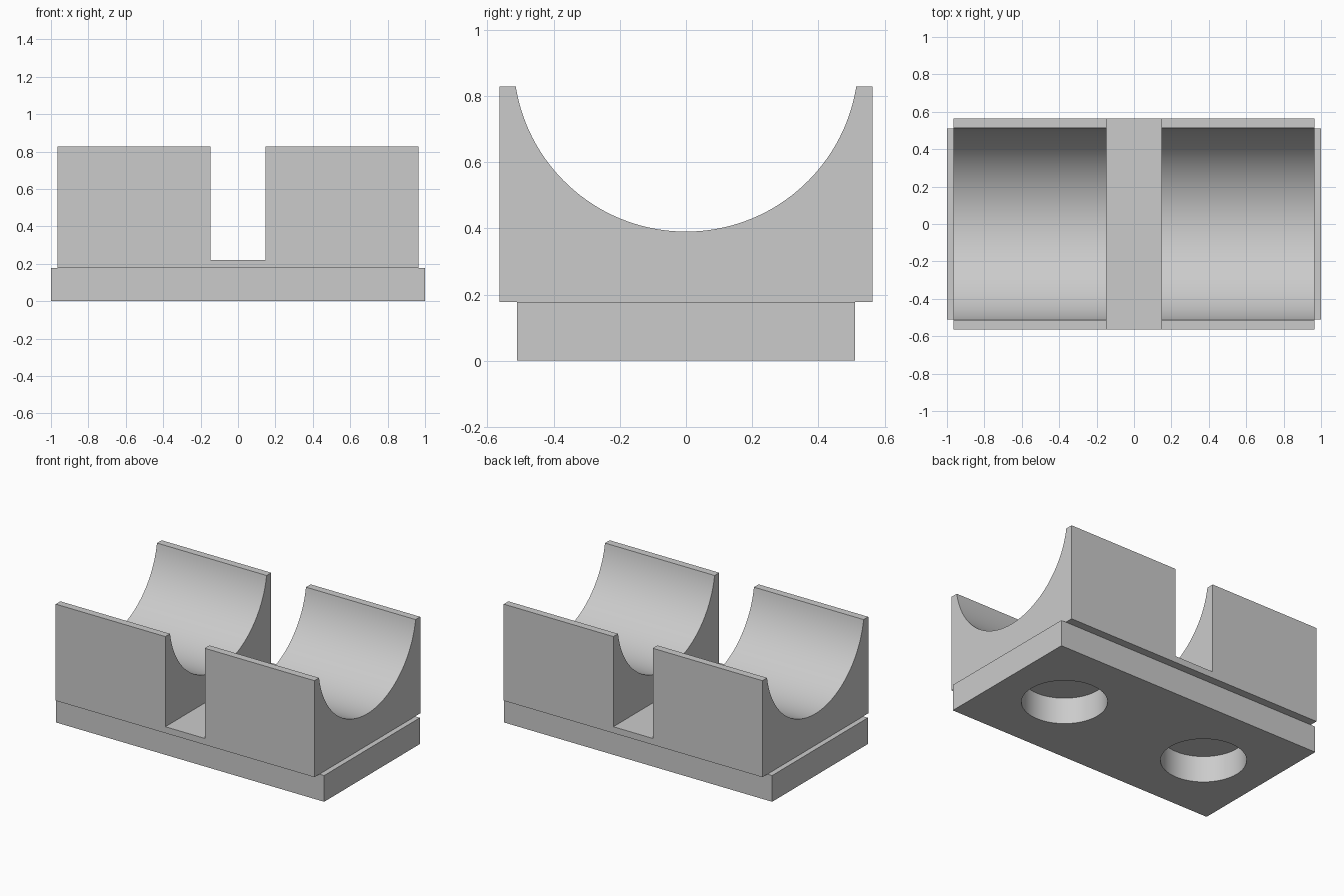
import bpy
import bmesh
from math import asin, sin, cos, pi, radians

cube = bpy.data.objects.get("Cube")
if cube:
    bpy.data.objects.remove(cube, do_unlink=True)

grey = bpy.data.materials.new("plain grey")
grey.use_nodes = True
grey.diffuse_color = (0.6, 0.6, 0.6, 1)
grey.node_tree.nodes["Principled BSDF"].inputs["Base Color"].default_value = (0.6, 0.6, 0.6, 1)

BASE_TOP = 0.177
BODY_TOP = 0.828
HALF_LENGTH, HALF_WIDTH = 0.965, 0.564


def box(name, size, z_low):
    bpy.ops.mesh.primitive_cube_add(size=1, location=(0, 0, z_low + size[2] / 2))
    ob = bpy.context.object
    ob.name = name
    ob.scale = size
    bpy.ops.object.transform_apply(location=True, rotation=False, scale=True)
    ob.data.materials.append(grey)
    return ob


def cut(target, cutter):
    mod = target.modifiers.new("cut", "BOOLEAN")
    mod.operation = "DIFFERENCE"
    mod.solver = "EXACT"
    mod.object = cutter
    bpy.context.view_layer.objects.active = target
    bpy.ops.object.modifier_apply(modifier=mod.name)
    bpy.data.objects.remove(cutter, do_unlink=True)


def smooth(ob):
    bpy.ops.object.select_all(action="DESELECT")
    ob.select_set(True)
    bpy.context.view_layer.objects.active = ob
    bpy.ops.object.shade_smooth_by_angle(angle=radians(30))


# Base plate with two round sockets underneath
base = box("base_plate", (2, 1.02, BASE_TOP), 0)
for side in (-1, 1):
    bpy.ops.mesh.primitive_cylinder_add(vertices=64, radius=0.26, depth=1,
                                        location=(side * 0.548, 0, BASE_TOP / 2))
    cut(base, bpy.context.object)
smooth(base)

# Saddle block: trough profile extruded along x
radius, centre_z = 0.521, 0.911
half_angle = pi / 2 - asin((centre_z - BODY_TOP) / radius)
steps = 64
profile = [(-HALF_WIDTH, BODY_TOP), (-HALF_WIDTH, BASE_TOP),
           (HALF_WIDTH, BASE_TOP), (HALF_WIDTH, BODY_TOP)]
for i in range(steps + 1):
    a = half_angle * (1 - 2 * i / steps)
    profile.append((radius * sin(a), centre_z - radius * cos(a)))

bm = bmesh.new()
face = bm.faces.new([bm.verts.new((-HALF_LENGTH, y, z)) for y, z in profile])
ends = bmesh.ops.extrude_face_region(bm, geom=[face])["geom"]
bmesh.ops.translate(bm, vec=(2 * HALF_LENGTH, 0, 0),
                    verts=[v for v in ends if isinstance(v, bmesh.types.BMVert)])
bmesh.ops.recalc_face_normals(bm, faces=bm.faces)
mesh = bpy.data.meshes.new("saddle_block")
bm.to_mesh(mesh)
bm.free()
saddle = bpy.data.objects.new("saddle_block", mesh)
bpy.context.collection.objects.link(saddle)
mesh.materials.append(grey)

# Cross slot between the two saddles
cut(saddle, box("slot_cutter", (0.294, 2, 1), 0.22))
smooth(saddle)
